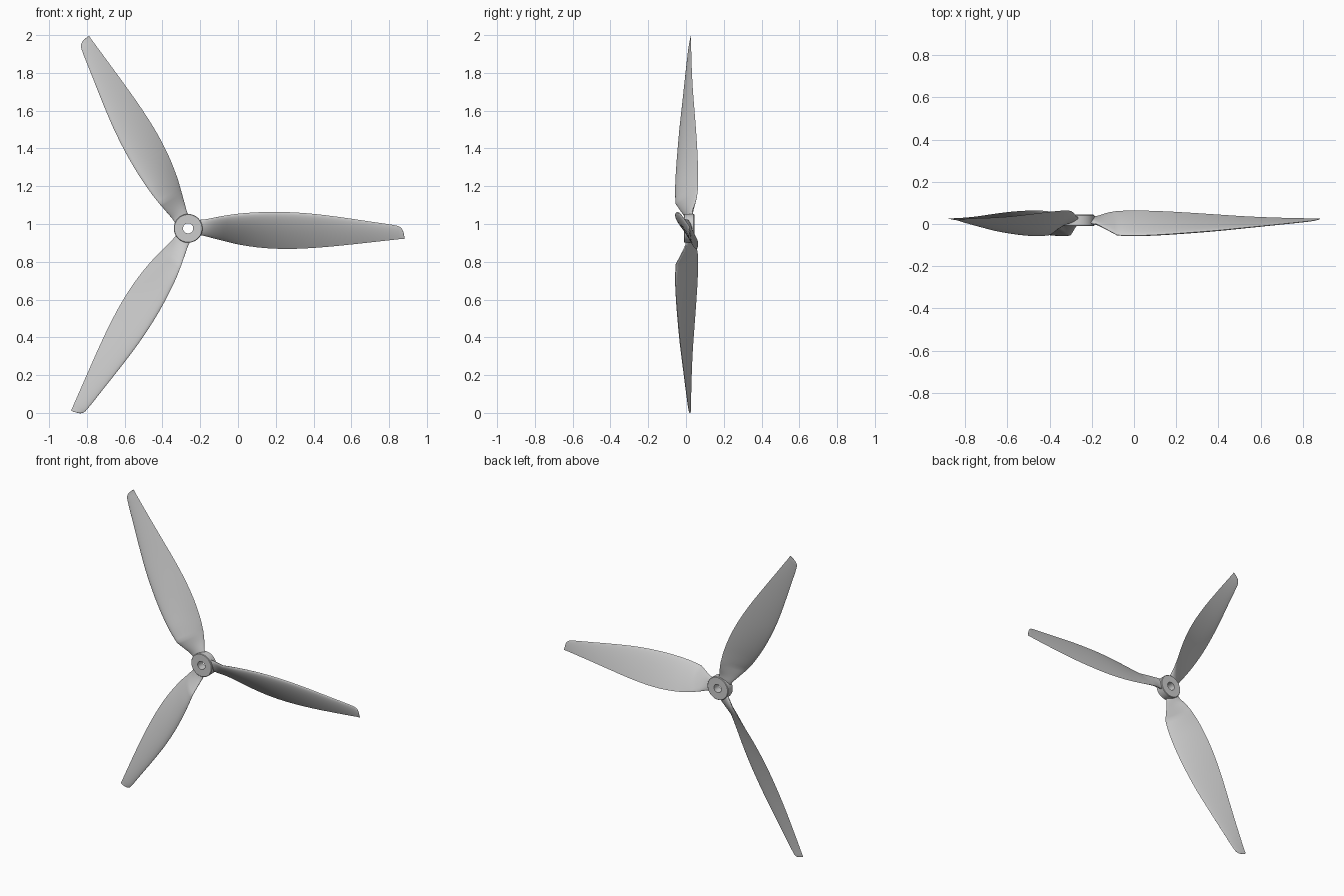
import bpy, bmesh, math

if "Cube" in bpy.data.objects:
    bpy.data.objects.remove(bpy.data.objects["Cube"])

CX, CZ = -0.264, 0.977      # hub centre
N = 14                      # points per section side


def make_object(name, bm, angle):
    bmesh.ops.recalc_face_normals(bm, faces=bm.faces)
    me = bpy.data.meshes.new(name)
    bm.to_mesh(me)
    bm.free()
    ob = bpy.data.objects.new(name, me)
    bpy.context.collection.objects.link(ob)
    bpy.ops.object.select_all(action='DESELECT')
    ob.select_set(True)
    bpy.context.view_layer.objects.active = ob
    bpy.ops.object.shade_smooth_by_angle(angle=math.radians(angle))
    return ob


def catmull(p0, p1, p2, p3, t):
    return [0.5 * (2*b + (c-a)*t + (2*a-5*b+4*c-d)*t*t + (3*b-a-3*c+d)*t**3)
            for a, b, c, d in zip(p0, p1, p2, p3)]


# blade stations: radius, leading z, leading y, trailing z, trailing y, thickness
STATIONS = [
    (0.050, 0.045, 0.006, -0.036, 0.030, 0.028),
    (0.085, 0.047, 0.000, -0.040, 0.034, 0.028),
    (0.135, 0.056, -0.026, -0.053, 0.052, 0.028),
    (0.185, 0.066, -0.053, -0.066, 0.062, 0.028),
    (0.270, 0.078, -0.055, -0.086, 0.064, 0.027),
    (0.390, 0.086, -0.050, -0.103, 0.061, 0.026),
    (0.520, 0.086, -0.041, -0.109, 0.054, 0.024),
    (0.660, 0.077, -0.030, -0.104, 0.045, 0.020),
    (0.800, 0.060, -0.016, -0.092, 0.036, 0.016),
    (0.950, 0.038, -0.001, -0.076, 0.030, 0.012),
    (1.085, 0.018, 0.013, -0.061, 0.027, 0.008),
    (1.120, 0.008, 0.018, -0.057, 0.027, 0.006),
    (1.136, -0.010, 0.021, -0.056, 0.027, 0.004),
    (1.145, -0.044, 0.025, -0.055, 0.027, 0.002),
]


def section(st):
    """Closed loop: elliptical at the root, flat-backed airfoil further out."""
    r, lz, ly, tz, ty, th = st
    dy, dz = ty - ly, tz - lz
    L = math.hypot(dy, dz)
    ny, nz = dz / L, -dy / L
    b = min(1, max(0, (r - 0.08) / 0.2))
    pts = []
    for k in range(2 * N):
        a = math.pi * k / N
        u = (1 - math.cos(a)) / 2
        ellipse = 2 * math.sqrt(max(0, u * (1 - u)))
        foil = 2.6 * math.sqrt(u) * (1 - u)
        s = (1 - b) * ellipse + b * foil
        h = s * th * (0.5 + 0.22 * b) if k <= N else -s * th * (0.5 - 0.22 * b)
        pts.append((r, ly + dy * u + ny * h, lz + dz * u + nz * h))
    return pts


rows = []
for i in range(len(STATIONS) - 1):
    p1, p2 = STATIONS[i], STATIONS[i + 1]
    p0 = STATIONS[i - 1] if i not in (0, 3) else [2*a - b for a, b in zip(p1, p2)]
    p3 = STATIONS[i + 2] if i + 2 < len(STATIONS) and i != 2 else [2*b - a for a, b in zip(p1, p2)]
    rows += [catmull(p0, p1, p2, p3, j / 4) for j in range(4)]
rows.append(STATIONS[-1])

# three twisted blades
for n in range(3):
    ang = n * 2 * math.pi / 3
    c, s = math.cos(ang), math.sin(ang)
    bm = bmesh.new()
    loops = [[bm.verts.new((CX + x*c - z*s, y, CZ + x*s + z*c)) for x, y, z in section(st)]
             for st in rows]
    for A, B in zip(loops, loops[1:]):
        for k in range(2 * N):
            m = (k + 1) % (2 * N)
            bm.faces.new((A[k], A[m], B[m], B[k]))
    bm.faces.new(loops[0])
    bm.faces.new(loops[-1])
    make_object(f"blade_{n + 1}", bm, 40)

# hub ring with shaft hole
PROFILE = [(0.027, -0.010), (0.073, -0.010), (0.076, -0.007),
           (0.076, 0.041), (0.073, 0.044), (0.027, 0.044)]
SEG = 64
bm = bmesh.new()
rings = []
for k in range(SEG):
    a = 2 * math.pi * k / SEG
    rings.append([bm.verts.new((CX + r * math.cos(a), y, CZ + r * math.sin(a))) for r, y in PROFILE])
for k in range(SEG):
    A, B = rings[k], rings[(k + 1) % SEG]
    for j in range(len(PROFILE)):
        m = (j + 1) % len(PROFILE)
        bm.faces.new((A[j], A[m], B[m], B[j]))
make_object("hub", bm, 30)
